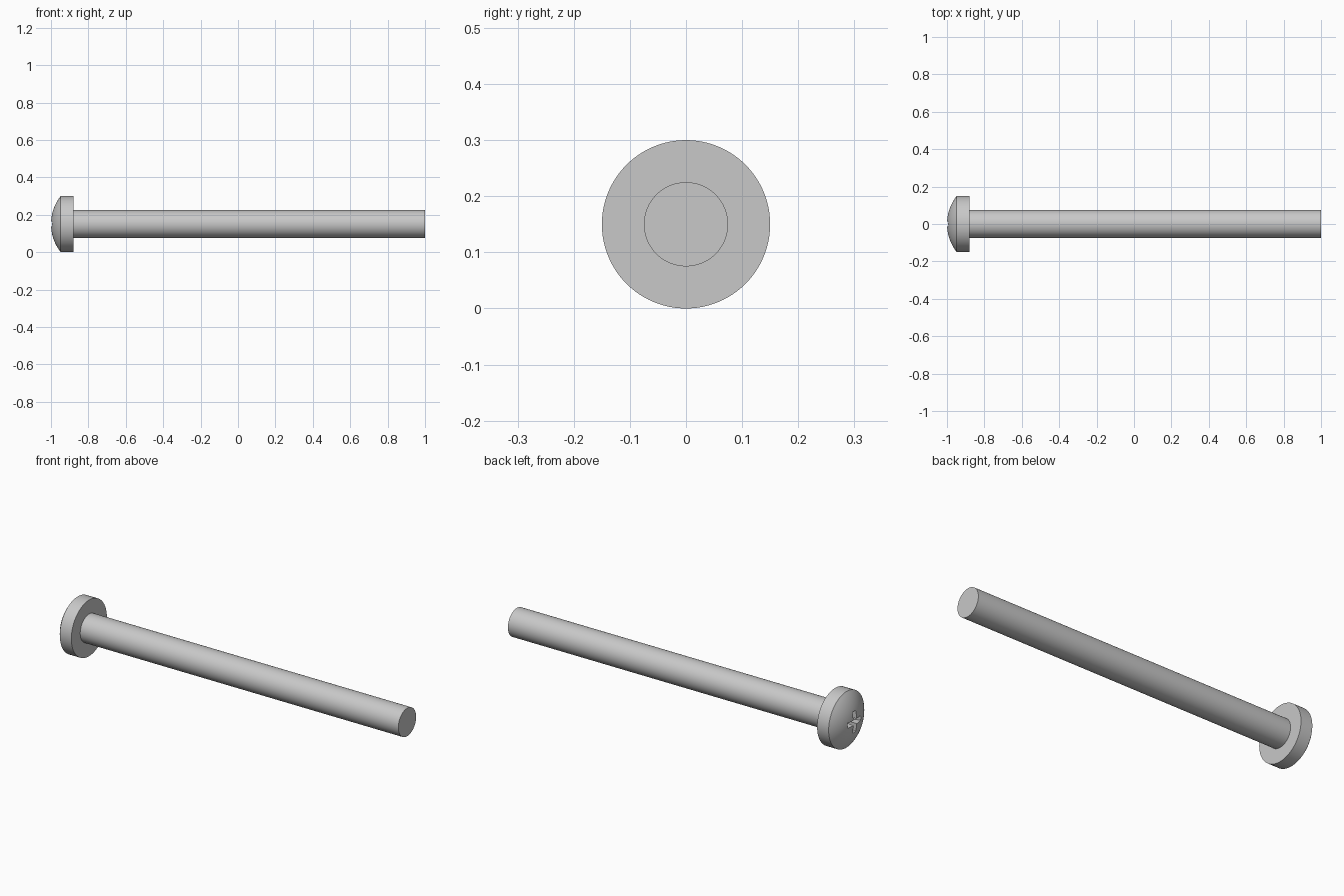
import bpy
import bmesh
from math import asin, cos, sin, tau
from mathutils import Matrix, Vector

old = bpy.data.objects.get("Cube")
if old:
    bpy.data.objects.remove(old, do_unlink=True)

AXIS_Z = 0.15      # height of the screw's centre line
HEAD_R, SHAFT_R = 0.15, 0.075
DOME_RISE = 0.052

steel = bpy.data.materials.new("grey steel")
steel.use_nodes = True
grey = (0.58, 0.58, 0.58, 1)
steel.diffuse_color = grey
steel.node_tree.nodes["Principled BSDF"].inputs["Base Color"].default_value = grey


def make_object(name, bm):
    bmesh.ops.recalc_face_normals(bm, faces=bm.faces)
    mesh = bpy.data.meshes.new(name)
    bm.to_mesh(mesh)
    bm.free()
    mesh.materials.append(steel)
    obj = bpy.data.objects.new(name, mesh)
    obj.location.z = AXIS_Z
    bpy.context.collection.objects.link(obj)
    return obj


def lathe(name, profile, sides=96):
    """Revolve (x, radius) points around the x axis."""
    bm = bmesh.new()
    verts = [bm.verts.new((x, 0, r)) for x, r in profile]
    edges = [bm.edges.new(pair) for pair in zip(verts, verts[1:])]
    bmesh.ops.spin(bm, geom=verts + edges, cent=(0, 0, 0), axis=(1, 0, 0),
                   angle=tau, steps=sides, use_duplicate=False)
    bmesh.ops.remove_doubles(bm, verts=bm.verts, dist=0.0001)
    return make_object(name, bm)


def select_only(obj):
    bpy.ops.object.select_all(action='DESELECT')
    obj.select_set(True)
    bpy.context.view_layer.objects.active = obj


# Domed pan head: spherical cap, straight rim, flat underside
ball = (HEAD_R ** 2 + DOME_RISE ** 2) / (2 * DOME_RISE)
sweep = asin(HEAD_R / ball)
steps = 12
dome = [(-1 + ball * (1 - cos(sweep * i / steps)), ball * sin(sweep * i / steps))
        for i in range(steps + 1)]
head = lathe("screw_head", dome + [(-0.88, HEAD_R), (-0.88, 0)])

# Plain cylindrical shaft
shaft = lathe("shaft", [(-0.89, 0), (-0.89, SHAFT_R), (1, SHAFT_R), (1, 0)])

# Cross-shaped driver recess, narrowing towards its floor
bm = bmesh.new()


def cross_ring(x, reach, half):
    ring = []
    for k in range(4):
        turn = Matrix.Rotation(k * tau / 4, 3, 'X')
        for y, z in ((half, half), (half, reach), (-half, reach)):
            ring.append(bm.verts.new(turn @ Vector((x, y, z))))
    return ring


outer = cross_ring(-1.02, 0.068, 0.015)
inner = cross_ring(-0.93, 0.03, 0.009)
bm.faces.new(outer)
bm.faces.new(inner)
for i in range(len(outer)):
    j = (i + 1) % len(outer)
    bm.faces.new((outer[i], outer[j], inner[j], inner[i]))
cutter = make_object("recess_cutter", bm)
cutter.hide_render = True

cut = head.modifiers.new("driver recess", 'BOOLEAN')
cut.operation = 'DIFFERENCE'
cut.solver = 'EXACT'
cut.object = cutter
select_only(head)
bpy.ops.object.modifier_apply(modifier=cut.name)
bpy.data.objects.remove(cutter, do_unlink=True)

# Smooth round walls with crisp rims
for part in (head, shaft):
    select_only(part)
    bpy.ops.object.shade_smooth_by_angle(angle=0.5)
